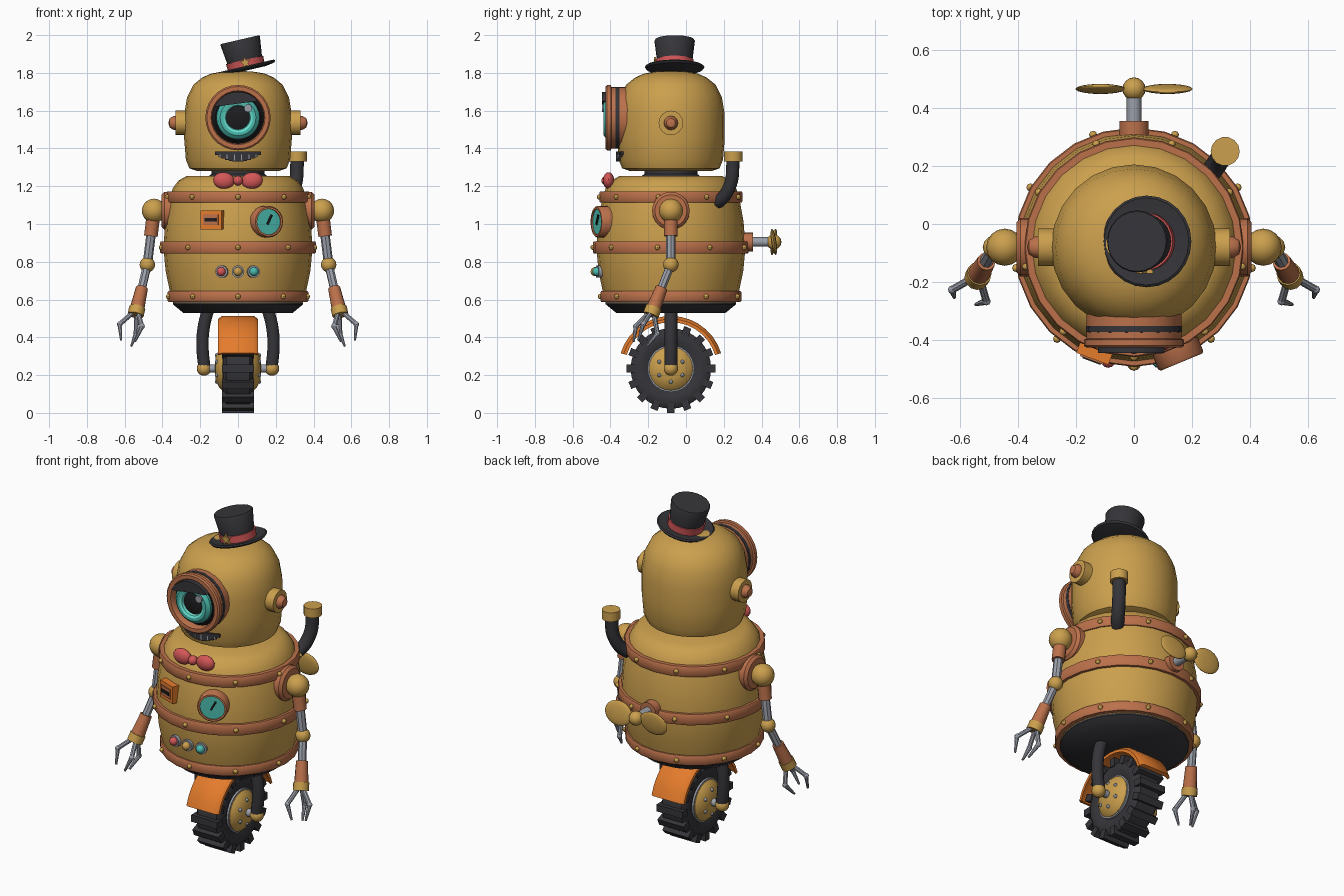
import bpy, bmesh, math
from math import sin, cos, pi, radians
from mathutils import Matrix, Vector

if "Cube" in bpy.data.objects:
    bpy.data.objects.remove(bpy.data.objects["Cube"])

CY = -0.08   # y of the main vertical axis


def material(name, rgb):
    m = bpy.data.materials.new(name)
    m.diffuse_color = (*rgb, 1)
    m.use_nodes = True
    m.node_tree.nodes["Principled BSDF"].inputs["Base Color"].default_value = m.diffuse_color
    return m


GOLD = material("brass", (0.60, 0.35, 0.075))
COPPER = material("copper", (0.50, 0.165, 0.07))
DARK = material("dark grey", (0.036, 0.036, 0.042))
BLACK = material("black", (0.012, 0.012, 0.014))
ORANGE = material("orange", (0.78, 0.20, 0.025))
TEAL = material("teal", (0.07, 0.50, 0.43))
GLOW = material("bright teal", (0.15, 0.78, 0.66))
RED = material("red", (0.66, 0.095, 0.095))
STEEL = material("steel", (0.33, 0.35, 0.40))


def finish(name, bm, mat, matrix=Matrix()):
    bmesh.ops.remove_doubles(bm, verts=bm.verts, dist=1e-5)
    bmesh.ops.recalc_face_normals(bm, faces=bm.faces)
    me = bpy.data.meshes.new(name)
    bm.to_mesh(me)
    bm.free()
    me.materials.append(mat)
    ob = bpy.data.objects.new(name, me)
    ob.matrix_world = matrix
    bpy.context.collection.objects.link(ob)
    return ob


def lathe(name, prof, mat, matrix=Matrix(), n=24, closed=False):
    """Revolve (radius, height) points around local z."""
    bm = bmesh.new()
    rings = [[bm.verts.new((r * cos(2 * pi * i / n), r * sin(2 * pi * i / n), h)) for i in range(n)]
             for r, h in prof]
    for k in range(len(prof) if closed else len(prof) - 1):
        a, b = rings[k], rings[(k + 1) % len(prof)]
        for i in range(n):
            bm.faces.new((a[i], a[(i + 1) % n], b[(i + 1) % n], b[i]))
    return finish(name, bm, mat, matrix)


def disc(name, r, h0, h1, mat, matrix=Matrix(), n=24):
    return lathe(name, [(0, h0), (r, h0), (r, h1), (0, h1)], mat, matrix, n)


def ball(name, pos, radii, mat, rot=Matrix(), n=16):
    bm = bmesh.new()
    bmesh.ops.create_uvsphere(bm, u_segments=n, v_segments=n // 2 + 2, radius=1)
    bmesh.ops.scale(bm, vec=radii if isinstance(radii, tuple) else (radii,) * 3, verts=bm.verts)
    return finish(name, bm, mat, Matrix.Translation(pos) @ rot)


def box(name, size, mat, matrix):
    bm = bmesh.new()
    bmesh.ops.create_cube(bm, size=1)
    bmesh.ops.scale(bm, vec=size, verts=bm.verts)
    return finish(name, bm, mat, matrix)


def rod(name, p, q, r, mat, r2=None, n=12):
    p, q = Vector(p), Vector(q)
    m = Matrix.Translation(p) @ (q - p).to_track_quat('Z', 'Y').to_matrix().to_4x4()
    h = (q - p).length
    return lathe(name, [(0, 0), (r, 0), (r2 or r, h), (0, h)], mat, m, n)


def prism(name, pts, depth, mat, matrix):
    bm = bmesh.new()
    f = bm.faces.new([bm.verts.new((x, y, 0)) for x, y in pts])
    ext = bmesh.ops.extrude_face_region(bm, geom=[f])
    bmesh.ops.translate(bm, vec=(0, 0, depth), verts=[v for v in ext['geom'] if isinstance(v, bmesh.types.BMVert)])
    return finish(name, bm, mat, matrix)


def tube(name, pts, r, mat):
    cu = bpy.data.curves.new(name, 'CURVE')
    cu.dimensions, cu.bevel_depth, cu.bevel_resolution, cu.use_fill_caps = '3D', r, 3, True
    cu.resolution_u = 6
    sp = cu.splines.new('BEZIER')
    sp.bezier_points.add(len(pts) - 1)
    for b, p in zip(sp.bezier_points, pts):
        b.co, b.handle_left_type, b.handle_right_type = p, 'AUTO', 'AUTO'
    cu.materials.append(mat)
    ob = bpy.data.objects.new(name, cu)
    bpy.context.collection.objects.link(ob)


def face(deg, r, z, c=CY):
    """Frame on the wall at an angle from the front: x right, y up, z outward."""
    s, k = sin(radians(deg)), cos(radians(deg))
    return Matrix(((k, 0, s, r * s), (s, 0, -k, c - r * k), (0, 1, 0, z), (0, 0, 0, 1)))


AXIS = Matrix.Translation((0, CY, 0))

# barrel body, base, neck
lathe("body", [(0, .585), (.345, .585), (.358, .63), (.383, .75), (.395, .875), (.385, 1.01), (.362, 1.14),
               (.345, 1.19), (.315, 1.23), (.27, 1.255), (0, 1.255)], GOLD, AXIS)
lathe("body_base", [(0, .53), (.29, .53), (.345, .575), (.345, .59), (0, .59)], DARK, AXIS)
lathe("neck", [(.16, 1.25), (.14, 1.265), (.14, 1.30)], DARK, AXIS)
# riveted bands
for z, h, r in ((1.143, .03, .378), (.876, .032, .412), (.616, .028, .373)):
    lathe("body_band", [(r - .05, z - h), (r - .004, z - h), (r, z - h + .006), (r, z + h - .006),
                        (r - .004, z + h), (r - .05, z + h)], COPPER, AXIS, closed=True)
    for i in range(9):
        ball("rivet", face(40 * i, r, z).translation, .014, GOLD, n=8)

# head
lathe("head", [(0, 1.28), (.215, 1.28), (.258, 1.295), (.276, 1.34), (.285, 1.45), (.285, 1.58), (.27, 1.67),
               (.237, 1.737), (.19, 1.775), (.14, 1.797), (.07, 1.808), (0, 1.81)], GOLD, AXIS)
# ears
for s in (-90, 90):
    disc("ear", .065, -.03, .045, GOLD, face(s, .285, 1.535), 16)
    lathe("ear_knob", [(.038, 0), (.036, .015), (.024, .034), (0, .041)], COPPER, face(s, .328, 1.535), 12)

# goggle eye
eye = face(0, .28, 1.563)
lathe("goggle_ring", [(.155, -.06), (.163, -.06), (.163, .035), (.173, .038), (.173, .058), (.165, .065),
                      (.143, .065), (.137, .055), (.137, -.02)], COPPER, eye, 28, True)
lathe("goggle_seam", [(.15, -.012), (.166, -.008), (.166, .012), (.15, .016)], DARK, eye, 18, True)
lathe("eyeball", [(.139, .02), (.12, .045), (0, .055)], BLACK, eye)
lathe("iris", [(.116, .03), (.114, .058), (.095, .076), (.078, .076)], TEAL, eye)
lathe("iris_glow", [(.078, .076), (.066, .07), (.06, .045)], GLOW, eye)
lathe("pupil", [(.062, .055), (.03, .064), (0, .066)], BLACK, eye)
prism("eyelid", [(.137 * cos(radians(a)), .137 * sin(radians(a))) for a in range(40, 156, 5)],
      .055, DARK, eye @ Matrix.Translation((0, 0, .03)))
disc("eye_glint", .021, .06, .086, STEEL, eye @ Matrix.Translation((.053, .05, 0)), 12)

# grille mouth wrapped on the head
for i in range(-6, 7):
    t = abs(i) / 6
    box("mouth_segment", (.021, .052 - .034 * t * t, .02), DARK, face(i * 3.8, .28, 1.357 + .017 * t * t))
    if i % 2 and t < .95:
        box("mouth_bar", (.005, .034 - .02 * t, .008), STEEL, face(i * 3.8, .288, 1.352 + .012 * t * t))

# tilted top hat
hat = Matrix.Translation((.045, -.06, 1.825)) @ Matrix.Rotation(radians(-13), 4, 'Y')
lathe("hat_brim", [(0, -.012), (.10, -.012), (.15, -.004), (.158, .006), (.15, .012), (.10, .004), (0, .004)], DARK, hat)
lathe("hat_crown", [(.093, 0), (.095, .05), (.107, .148), (.103, .155), (0, .155)], DARK, hat)
lathe("hat_ribbon", [(.09, .004), (.099, .004), (.101, .045), (.09, .045)], RED, hat, closed=True)
prism("hat_star", [((.032, .014)[i % 2] * sin(i * pi / 5), (.032, .014)[i % 2] * cos(i * pi / 5)) for i in range(10)],
      .012, GOLD, hat @ face(0, .098, .03, 0))

# bow tie
for s in (-1, 1):
    ball("bow_wing", (s * .075, -.41, 1.23), (.057, .03, .044), RED, Matrix.Rotation(s * -.1, 4, 'Y'))
ball("bow_knot", (0, -.42, 1.23), (.026, .028, .026), RED)

# coin panel
panel = face(-20.5, .385, 1.022)
box("panel", (.118, .10, .05), ORANGE, panel)
box("panel_plate", (.085, .055, .01), COPPER, panel @ Matrix.Translation((0, 0, .026)))
box("panel_slot", (.066, .018, .01), BLACK, panel @ Matrix.Translation((0, 0, .03)))

# pressure gauge
gauge = face(22.5, .38, 1.012)
lathe("gauge_rim", [(.084, -.03), (.084, .04), (.078, .048), (.068, .048), (.068, -.03)], COPPER, gauge, 20, True)
disc("gauge_dial", .07, .0, .04, TEAL, gauge, 20)
box("gauge_needle", (.011, .055, .008), BLACK,
    gauge @ Matrix.Rotation(radians(-28), 4, 'Z') @ Matrix.Translation((0, .012, .044)))

# buttons
for a, m in ((-12.8, RED), (0, GOLD), (12.2, TEAL)):
    f = face(a, .383, .748)
    disc("button_base", .033, -.02, .014, STEEL, f, 14)
    ball("button", (f @ Matrix.Translation((0, 0, .018))).translation, .024, m, n=12)

# exhaust pipe
tube("exhaust_pipe", [(.20, .11, 1.10), (.265, .18, 1.125), (.303, .235, 1.21), (.314, .25, 1.34)], .036, DARK)
disc("exhaust_cap", .05, 1.33, 1.383, GOLD, Matrix.Translation((.314, .25, 0)), 14)

# rear propeller
back = face(180, .39, .905)
disc("propeller_mount", .05, -.02, .045, COPPER, back, 16)
disc("propeller_shaft", .025, .03, .14, STEEL, back, 12)
ball("propeller_hub", (0, .465, .905), .04, GOLD)
for s in (-1, 1):
    ball("propeller_blade", (s * .115, .465, .905), (.088, .014, .07), GOLD, Matrix.Rotation(s * .15, 4, 'X'))

# arms
for s in (-1, 1):
    P = lambda x, y, z: Vector((s * x, y, z))
    lathe("shoulder_plate", [(0, -.05), (.10, -.05), (.10, .02), (.085, .035), (0, .035)], COPPER,
          face(90 * s, .37, 1.07), 20)
    shoulder, elbow, wrist = P(.445, -.08, 1.07), P(.48, -.08, .785), P(.537, -.178, .54)
    ball("shoulder_ball", shoulder, .064, GOLD)
    rod("upper_arm", shoulder, elbow, .025, STEEL, n=8)
    rod("upper_sleeve", shoulder.lerp(elbow, .15), shoulder.lerp(elbow, .47), .036, COPPER)
    ball("elbow_ball", elbow, .041, GOLD, n=12)
    rod("forearm", elbow, wrist, .023, STEEL, n=8)
    rod("forearm_sleeve", elbow.lerp(wrist, .5), elbow.lerp(wrist, .93), .032, COPPER, .038)
    d = (wrist - elbow).normalized()
    rod("wrist_cuff", wrist - d * .02, wrist + d * .025, .043, GOLD)
    u = (P(1, 0, 0) - d * d.dot(P(1, 0, 0))).normalized()
    v = Vector((0, -1, 0))
    v = (v - d * d.dot(v) - u * u.dot(v)).normalized()
    for k in range(3):   # three bent fingers
        a = radians(15 + 120 * k)
        out = u * cos(a) + v * sin(a)
        knuckle, tip = wrist + d * .10 + out * .072, wrist + d * .185 + out * .045
        rod("finger", wrist + d * .02 + out * .02, knuckle, .013, STEEL, n=8)
        ball("knuckle", knuckle, .015, STEEL, n=8)
        rod("fingertip", knuckle, tip, .013, STEEL, .006, 8)

# wheel
hub = face(90, 0, .235)
lathe("tyre", [(.115, -.065), (.15, -.08), (.19, -.08), (.213, -.062), (.213, .062), (.19, .08), (.15, .08),
               (.115, .065)], DARK, hub, 32, True)
for i in range(16):
    box("tread_lug", (.17, .04, .05), DARK,
        Matrix.Translation((0, CY, .235)) @ Matrix.Rotation(2 * pi * i / 16, 4, 'X') @ Matrix.Translation((0, 0, .21)))
for s in (-1, 1):
    side = face(90 * s, 0, .235)
    lathe("rim_ring", [(.114, .05), (.124, .05), (.124, .08), (.114, .08)], STEEL, side, 28, True)
    lathe("hub_cap", [(.116, .05), (.116, .083), (.10, .10), (.06, .118), (0, .124)], GOLD, side, 24)
    for i in range(6):
        a = i * pi / 3 + pi / 6
        ball("hub_bolt", side @ Vector((.07 * cos(a), .07 * sin(a), .112)), .011, STEEL, n=8)
    rod("axle", (s * .10, CY, .235), (s * .18, CY, .235), .022, STEEL)
    ball("axle_ball", (s * .18, CY, .235), .038, GOLD)
    tube("fork", [(s * .178, CY, .24), (s * .188, CY, .35), (s * .182, CY, .45), (s * .155, CY, .56)], .034, DARK)

# mudguard: a crowned section swept over the wheel
section = [(-.105, .245), (-.105, .262), (-.085, .278), (.085, .278), (.105, .262), (.105, .245), (.08, .256), (-.08, .256)]
bm = bmesh.new()
rows = []
for i in range(15):
    a = radians(17 + 146 * i / 14)
    rows.append([bm.verts.new((x, CY + r * cos(a), .235 + r * sin(a))) for x, r in section])
for p, q in zip(rows, rows[1:]):
    for i in range(8):
        bm.faces.new((p[i], p[(i + 1) % 8], q[(i + 1) % 8], q[i]))
bm.faces.new(rows[0])
bm.faces.new(rows[-1])
finish("mudguard", bm, ORANGE)

# smooth shading with sharp edges kept
meshes = [o for o in bpy.context.scene.objects if o.type == 'MESH']
for o in meshes:
    o.select_set(True)
bpy.context.view_layer.objects.active = meshes[0]
bpy.ops.object.shade_smooth_by_angle(angle=radians(40))
